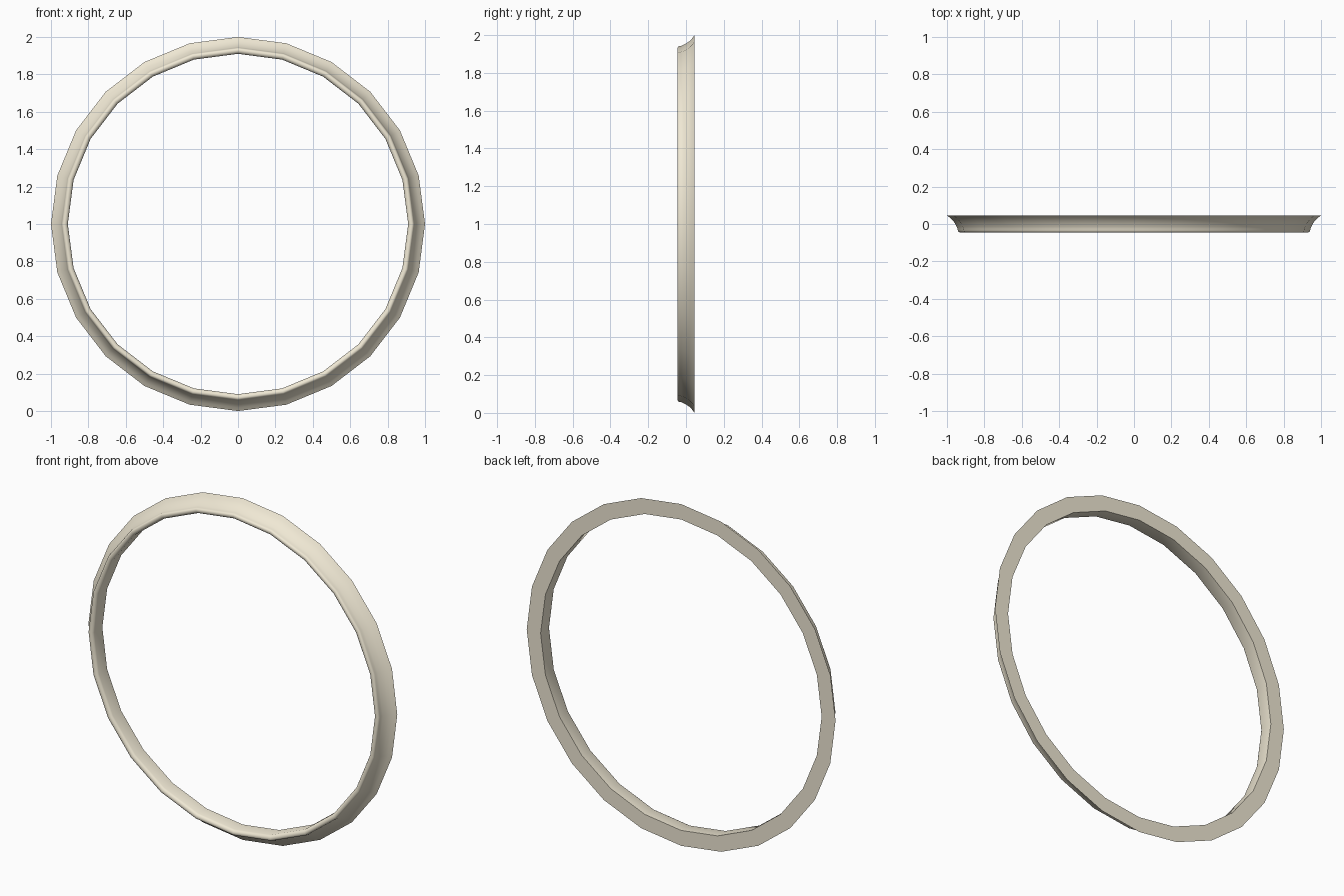
import bpy, bmesh, math

if "Cube" in bpy.data.objects:
    bpy.data.objects.remove(bpy.data.objects["Cube"])

SIDES = 24
# Moulding cross-section: (radius, y), closed loop
profile = [
    (0.910, 0.045), (0.910, -0.030),                      # flat inner wall
    (0.914, -0.038), (0.922, -0.044), (0.932, -0.045),    # rounded front bead
    (0.939, -0.041), (0.942, -0.034), (0.943, -0.026),
    (0.948, -0.014), (0.956, 0.001), (0.967, 0.017),      # hollow flare to the back
    (0.982, 0.032), (1.000, 0.045),
]

# Sweep the section around the y axis
bm = bmesh.new()
rings = []
for i in range(SIDES):
    a = 2 * math.pi * i / SIDES
    rings.append([bm.verts.new((r * math.cos(a), y, 1 + r * math.sin(a)))
                  for r, y in profile])
n = len(profile)
for i in range(SIDES):
    p, q = rings[i], rings[(i + 1) % SIDES]
    for j in range(n):
        k = (j + 1) % n
        bm.faces.new((p[j], p[k], q[k], q[j]))
bmesh.ops.recalc_face_normals(bm, faces=bm.faces)

mesh = bpy.data.meshes.new("ring_moulding")
bm.to_mesh(mesh)
bm.free()
ring = bpy.data.objects.new("ring_moulding", mesh)
bpy.context.collection.objects.link(ring)

# Pale cream finish
mat = bpy.data.materials.new("cream")
mat.diffuse_color = (0.87, 0.81, 0.66, 1)
mat.use_nodes = True
mat.node_tree.nodes["Principled BSDF"].inputs["Base Color"].default_value = mat.diffuse_color
mesh.materials.append(mat)

# Smooth surfaces with crisp back edges
bpy.context.view_layer.objects.active = ring
ring.select_set(True)
bpy.ops.object.shade_smooth_by_angle(angle=math.radians(40))
